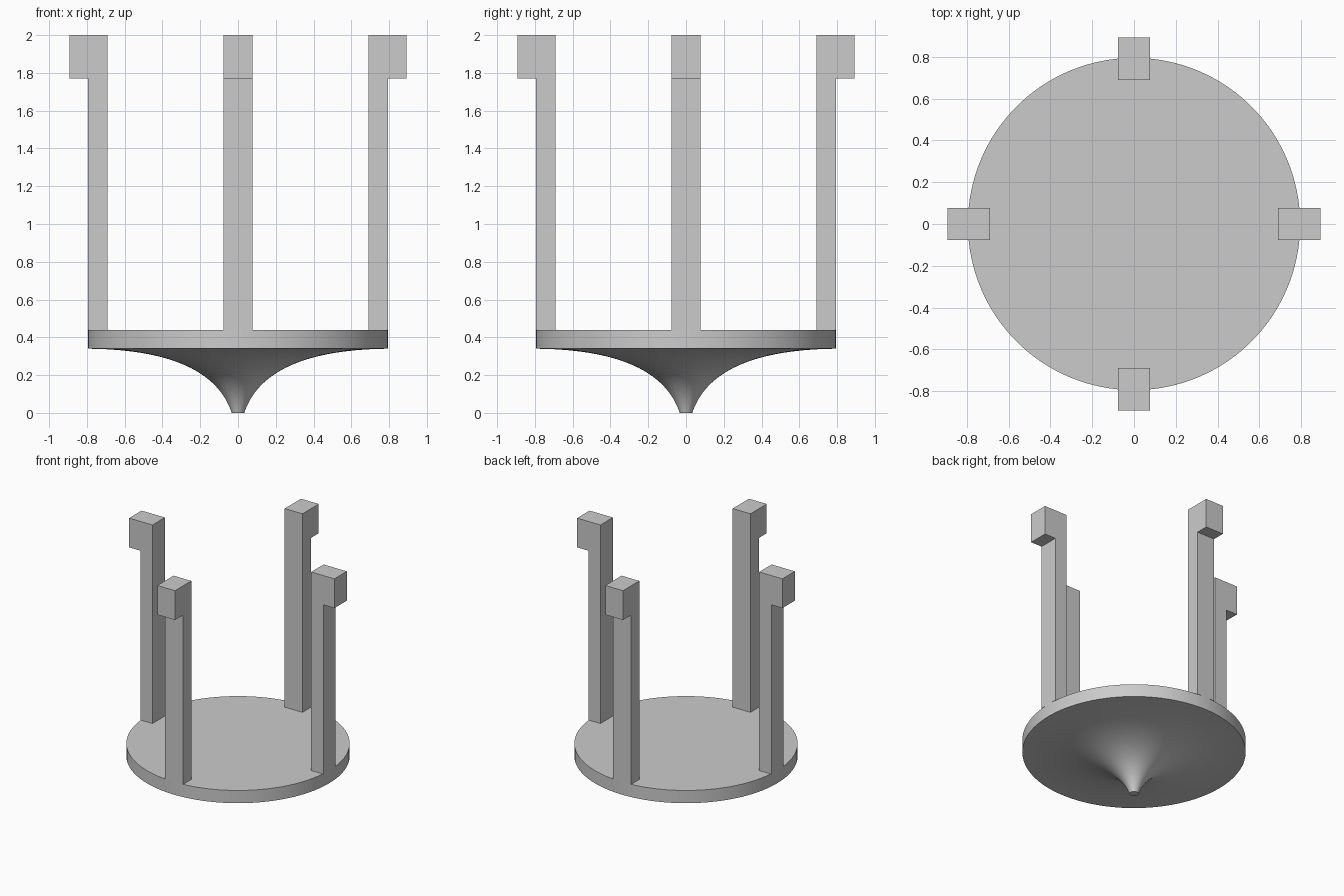
import bpy, bmesh, math
from mathutils import Vector, Matrix
from mathutils.geometry import interpolate_bezier

default = bpy.data.objects.get("Cube")
if default:
    bpy.data.objects.remove(default)

RADIUS, DISC_LOW, DISC_TOP, HEIGHT = 0.795, 0.34, 0.44, 2.0
SEGMENTS = 128

grey = bpy.data.materials.new("plain grey")
grey.use_nodes = True
COLOUR = (0.6, 0.6, 0.6, 1)
grey.diffuse_color = COLOUR
grey.node_tree.nodes["Principled BSDF"].inputs["Base Color"].default_value = COLOUR


def add_object(name, bm):
    bmesh.ops.recalc_face_normals(bm, faces=bm.faces)
    mesh = bpy.data.meshes.new(name)
    bm.to_mesh(mesh)
    bm.free()
    mesh.materials.append(grey)
    obj = bpy.data.objects.new(name, mesh)
    bpy.context.collection.objects.link(obj)
    return obj


# Round platform with a flared, concave stem, lathed from one profile
flare = interpolate_bezier(Vector((0.033, 0, 0)), Vector((0.10, 0, 0.20)),
                           Vector((0.32, 0, 0.335)), Vector((RADIUS, 0, DISC_LOW)), 32)
profile = [Vector((0, 0, 0)), *flare,
           Vector((RADIUS, 0, DISC_TOP)), Vector((0, 0, DISC_TOP))]
bm = bmesh.new()
verts = [bm.verts.new(p) for p in profile]
edges = [bm.edges.new(pair) for pair in zip(verts, verts[1:])]
bmesh.ops.spin(bm, geom=verts + edges, cent=(0, 0, 0), axis=(0, 0, 1),
               angle=math.tau, steps=SEGMENTS)
bmesh.ops.remove_doubles(bm, verts=bm.verts, dist=0.0001)
platform = add_object("platform", bm)
bpy.context.view_layer.objects.active = platform
platform.select_set(True)
bpy.ops.object.shade_smooth_by_angle(angle=math.radians(30))

# Upright posts with an outward block at the top: an extruded hook profile
INNER, OUTER, TIP, BLOCK_LOW, HALF = 0.69, RADIUS, 0.892, 1.77, 0.077
hook = [(INNER, DISC_TOP), (OUTER, DISC_TOP), (OUTER, BLOCK_LOW),
        (TIP, BLOCK_LOW), (TIP, HEIGHT), (INNER, HEIGHT)]
for i, side in enumerate(("left", "back", "right", "front")):
    bm = bmesh.new()
    face = bm.faces.new([bm.verts.new((x, -HALF, z)) for x, z in hook])
    grown = bmesh.ops.extrude_face_region(bm, geom=[face])["geom"]
    bmesh.ops.translate(bm, vec=(0, 2 * HALF, 0),
                        verts=[g for g in grown if isinstance(g, bmesh.types.BMVert)])
    bmesh.ops.rotate(bm, verts=bm.verts, cent=(0, 0, 0),
                     matrix=Matrix.Rotation(i * math.pi / 2, 3, 'Z'))
    add_object(side + "_post", bm)
